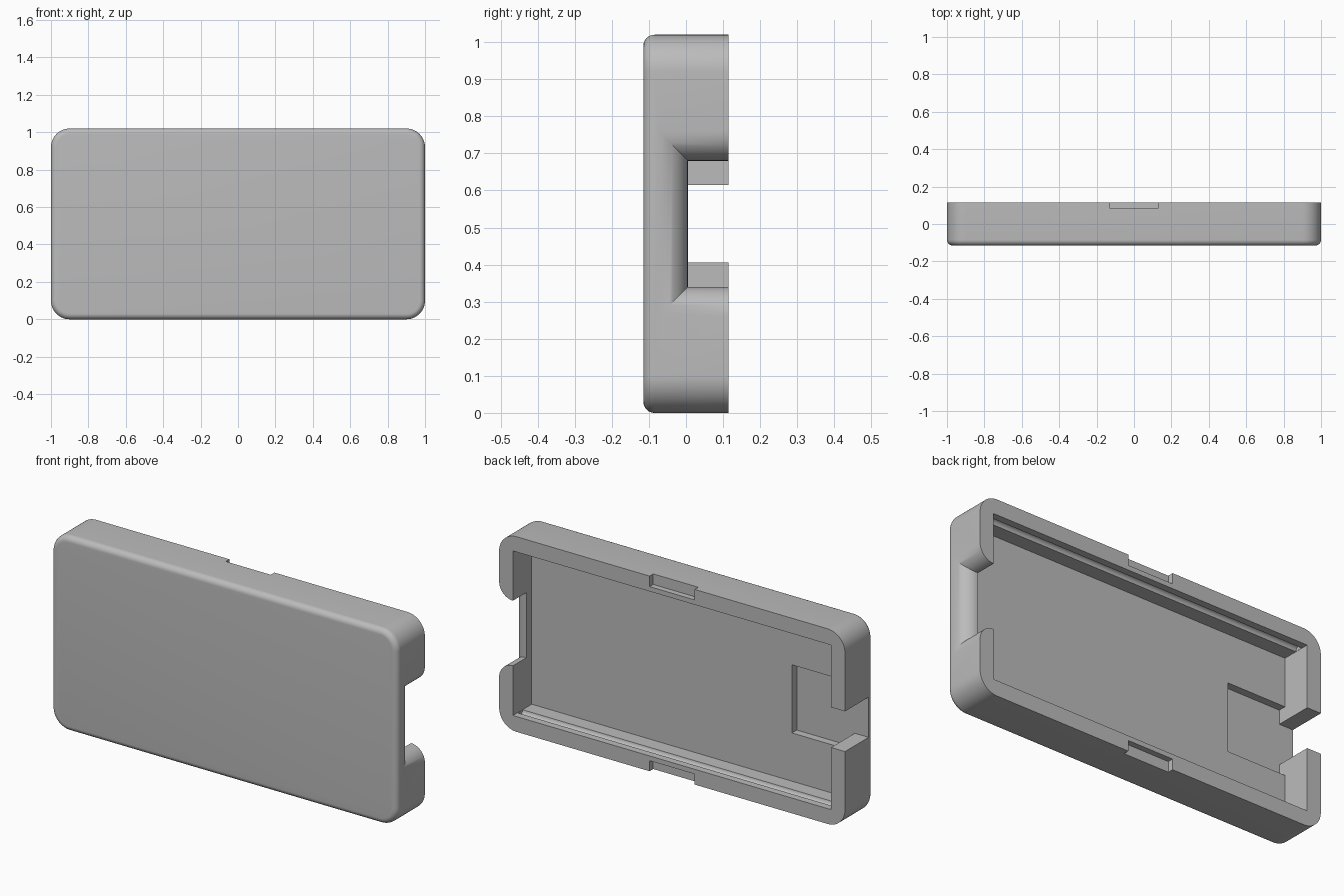
import bpy, bmesh
from math import sin, cos, pi, radians

cube = bpy.data.objects.get("Cube")
if cube:
    bpy.data.objects.remove(cube, do_unlink=True)

HEIGHT, MID, DEPTH = 1.02, 0.51, 0.115
WALL, CORNER, EDGE = 0.08, 0.1, 0.03
FLOOR, POCKET = -0.04, -0.08
INNER = 1 - WALL

gray = bpy.data.materials.new("plain_gray")
gray.use_nodes = True
gray.diffuse_color = (0.5, 0.5, 0.5, 1)
gray.node_tree.nodes["Principled BSDF"].inputs["Base Color"].default_value = (0.5, 0.5, 0.5, 1)


def loft(name, rings):
    """Closed solid through a list of equal-length point rings."""
    bm = bmesh.new()
    loops = [[bm.verts.new(p) for p in ring] for ring in rings]
    n = len(loops[0])
    for a, b in zip(loops, loops[1:]):
        for i in range(n):
            j = (i + 1) % n
            bm.faces.new((a[i], a[j], b[j], b[i]))
    bm.faces.new(loops[0][::-1])
    bm.faces.new(loops[-1])
    bmesh.ops.recalc_face_normals(bm, faces=bm.faces)
    mesh = bpy.data.meshes.new(name)
    bm.to_mesh(mesh)
    bm.free()
    obj = bpy.data.objects.new(name, mesh)
    bpy.context.collection.objects.link(obj)
    return obj


def rounded_ring(y, inset, steps=14):
    """Rounded rectangle in the x-z plane."""
    r = CORNER - inset
    ring = []
    for k, (sx, sz) in enumerate([(1, 1), (-1, 1), (-1, -1), (1, -1)]):
        for i in range(steps + 1):
            a = (k + i / steps) * pi / 2
            ring.append((sx * (1 - CORNER) + r * cos(a), y,
                         MID + sz * (MID - CORNER) + r * sin(a)))
    return ring


def side_ring(x, y0, y1, z0, z1):
    return [(x, y0, z0), (x, y1, z0), (x, y1, z1), (x, y0, z1)]


def box(name, x0, x1, y0, y1, z0, z1):
    return loft(name, [side_ring(x, y0, y1, z0, z1) for x in (x0, x1)])


def cut(target, cutter):
    cutter.hide_render = True
    mod = target.modifiers.new("cut", "BOOLEAN")
    mod.operation = "DIFFERENCE"
    mod.solver = "EXACT"
    mod.object = cutter
    bpy.context.view_layer.objects.active = target
    bpy.ops.object.modifier_apply(modifier=mod.name)
    bpy.data.objects.remove(cutter, do_unlink=True)


# Outer shell with a rounded front edge
rings = []
for i in range(9):
    t = i / 8 * pi / 2
    rings.append(rounded_ring(-DEPTH + EDGE * (1 - sin(t)), EDGE * (1 - cos(t))))
rings = rings[::-1]
rings = sorted(rings, key=lambda ring: ring[0][1]) + [rounded_ring(DEPTH, 0)]
shell = loft("case_shell", rings)

# Main cavity, open at the back
cut(shell, box("cavity", -INNER, INNER, FLOOR, 0.3, WALL, HEIGHT - WALL))

# Pocket in the floor and the square notch beside it
cut(shell, box("floor_pocket", -INNER, -0.585, POCKET, 0.02, 0.332, 0.688))
cut(shell, box("square_notch", -1.1, -0.85, POCKET, 0.3, 0.405, 0.615))

# Wide notch with rounded outer edges
rings = [(0.85, 0)]
for i in range(13):
    t = i / 12 * pi / 2
    rings.append((INNER + WALL * sin(t), WALL * (1 - cos(t))))
rings.append((1.1, WALL))
cut(shell, loft("wide_notch", [side_ring(x, 0.005 - o, 0.3, 0.34 - o, 0.68 + o)
                               for x, o in rings]))

# Snap grooves and thumb notches along the two long walls
for side in (-1, 1):
    wall_z = MID + side * (MID - WALL)
    groove = [[(x, 0.057 + 0.021 * cos(i * pi / 8), wall_z + 0.021 * sin(i * pi / 8))
               for i in range(16)] for x in (-INNER + 0.001, INNER - 0.001)]
    cut(shell, loft("snap_groove", groove))
    z0, z1 = sorted((MID + side * (MID - 0.055), MID + side * (MID + 0.1)))
    cut(shell, box("thumb_notch", -0.13, 0.13, 0.085, 0.3, z0, z1))

# Shading and colour
shell.data.materials.clear()
shell.data.materials.append(gray)
for face in shell.data.polygons:
    face.material_index = 0
bpy.ops.object.select_all(action="DESELECT")
shell.select_set(True)
bpy.context.view_layer.objects.active = shell
bpy.ops.object.shade_smooth_by_angle(angle=radians(30))
